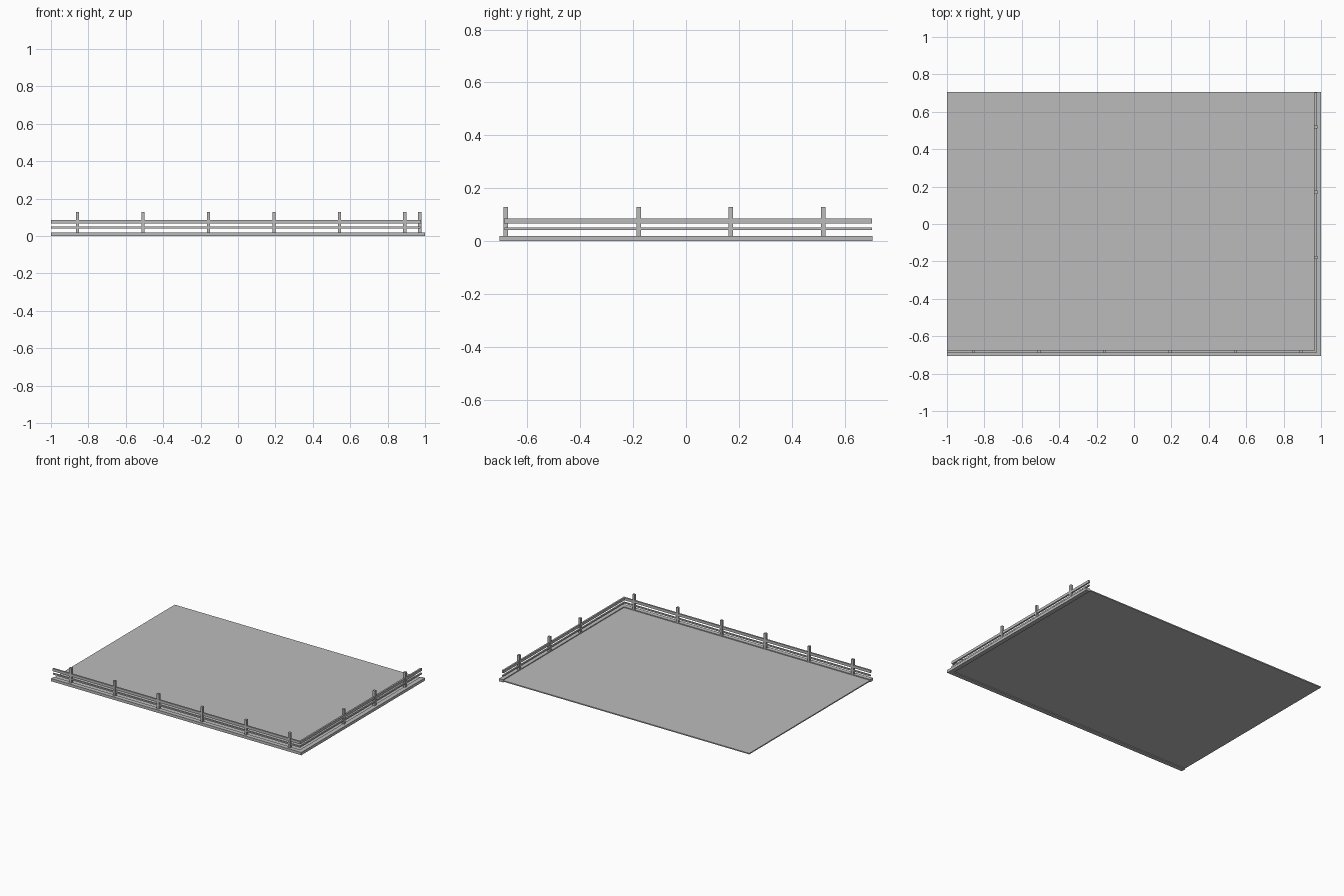
import bpy

if "Cube" in bpy.data.objects:
    bpy.data.objects.remove(bpy.data.objects["Cube"])

grey = bpy.data.materials.new("plain_grey")
grey.diffuse_color = (0.5, 0.5, 0.5, 1)
grey.use_nodes = True
grey.node_tree.nodes["Principled BSDF"].inputs["Base Color"].default_value = grey.diffuse_color


def box(name, x0, x1, y0, y1, z0, z1):
    bpy.ops.mesh.primitive_cube_add(
        size=1, location=((x0 + x1) / 2, (y0 + y1) / 2, (z0 + z1) / 2))
    ob = bpy.context.object
    ob.name = name
    ob.scale = (x1 - x0, y1 - y0, z1 - z0)
    bpy.ops.object.transform_apply(location=False, rotation=False, scale=True)
    ob.data.materials.append(grey)
    return ob


def post(name, x, y):
    # square post with a separate cap block
    h = 0.0085
    box(name, x - h, x + h, y - h, y + h, 0.018, 0.109)
    box(name + "_cap", x - h, x + h, y - h, y + h, 0.109, 0.128)


HY = 0.706           # half depth
FX, FY = 0.972, -0.682   # fence lines

# thin floor inside a raised L-shaped curb
box("floor", -1, 0.97, -HY + 0.03, HY, 0.006, 0.014)
box("front_curb", -1, 1, -HY, -HY + 0.032, 0, 0.02)
box("right_curb", 0.968, 1, -HY + 0.032, HY, 0, 0.02)

# two rails along each fence
for label, z0, z1, t in (("lower_rail", 0.041, 0.051, 0.005),
                         ("top_rail", 0.066, 0.085, 0.006)):
    box("front_" + label, -1, FX + t, FY - t, FY + t, z0, z1)
    box("right_" + label, FX - t, FX + t, FY + t, HY - 0.002, z0, z1)

# evenly spaced posts
for i in range(6):
    post("front_post", -0.858 + i * 0.35, FY)
for i in range(3):
    post("right_post", FX, -0.179 + i * 0.349)
